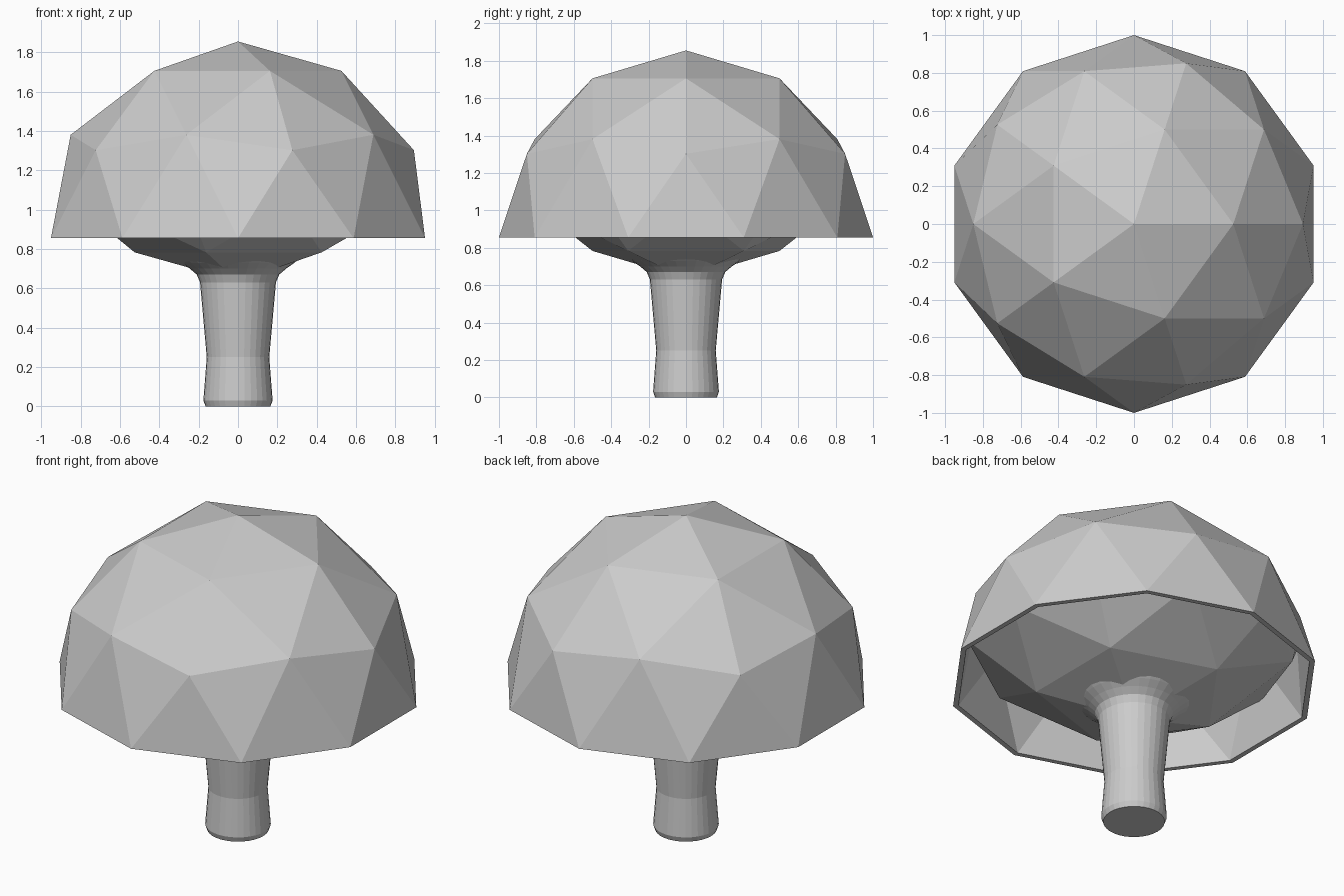
import bpy
import bmesh
import math
from mathutils import Vector

cube = bpy.data.objects.get("Cube")
if cube:
    bpy.data.objects.remove(cube, do_unlink=True)

CAP_Z = 0.855      # height of the cap rim
BODY_Z = 1.421     # centre of the flattened sphere that forms the underside
SHELL = 0.97       # inner cap size relative to the outer cap

grey = bpy.data.materials.new("plain grey")
grey.use_nodes = True
grey.diffuse_color = (0.6, 0.6, 0.6, 1)
grey.node_tree.nodes["Principled BSDF"].inputs["Base Color"].default_value = (0.6, 0.6, 0.6, 1)


def finish(bm, name):
    bmesh.ops.recalc_face_normals(bm, faces=bm.faces[:])
    mesh = bpy.data.meshes.new(name)
    bm.to_mesh(mesh)
    bm.free()
    mesh.materials.append(grey)
    obj = bpy.data.objects.new(name, mesh)
    bpy.context.collection.objects.link(obj)
    return obj


# Cap: faceted dome shell, open below, with a flat rim
bm = bmesh.new()
bmesh.ops.create_icosphere(bm, subdivisions=2, radius=1)
lower = [f for f in bm.faces if f.calc_center_median().z < 0]
bmesh.ops.delete(bm, geom=lower, context='FACES')
bmesh.ops.translate(bm, vec=(0, 0, CAP_Z), verts=bm.verts[:])
bm.normal_update()
centre = Vector((0, 0, CAP_Z))
planes = [(centre.lerp(f.calc_center_median(), SHELL), f.normal.copy()) for f in bm.faces]
rim = [e.verts[:] for e in bm.edges if e.is_boundary]
outer_faces = [f.verts[:] for f in bm.faces]
inner = {v: bm.verts.new(centre.lerp(v.co, SHELL)) for v in bm.verts[:]}
for corners in outer_faces:
    bm.faces.new([inner[v] for v in reversed(corners)])
for a, b in rim:
    bm.faces.new((a, b, inner[b], inner[a]))
finish(bm, "cap")

# Underside: flattened faceted bowl trimmed to fit inside the cap
bm = bmesh.new()
bmesh.ops.create_icosphere(bm, subdivisions=2, radius=1)
bmesh.ops.scale(bm, vec=(1, 1, 0.75), verts=bm.verts[:])
bmesh.ops.translate(bm, vec=(0, 0, BODY_Z), verts=bm.verts[:])
min(bm.verts, key=lambda v: v.co.z).co.z = 0.635
for point, normal in planes:
    bmesh.ops.bisect_plane(bm, geom=bm.verts[:] + bm.edges[:] + bm.faces[:], dist=1e-5,
                           plane_co=point, plane_no=normal, clear_outer=True)
finish(bm, "underside")

# Stem: turned profile with a bevelled foot and a flared neck
PROFILE = [(0.165, 0), (0.176, 0.03), (0.159, 0.25), (0.193, 0.63),
           (0.21, 0.67), (0.245, 0.7), (0.285, 0.728), (0.33, 0.765), (0.2, 0.8)]
SIDES = 32
angles = [2 * math.pi * i / SIDES for i in range(SIDES)]
bm = bmesh.new()
rings = [[bm.verts.new((r * math.cos(a), r * math.sin(a), z)) for a in angles]
         for r, z in PROFILE]
for low, high in zip(rings, rings[1:]):
    for i in range(SIDES):
        j = (i + 1) % SIDES
        bm.faces.new((low[i], low[j], high[j], high[i]))
bm.faces.new(rings[0][::-1])
bm.faces.new(rings[-1])
finish(bm, "stem")
